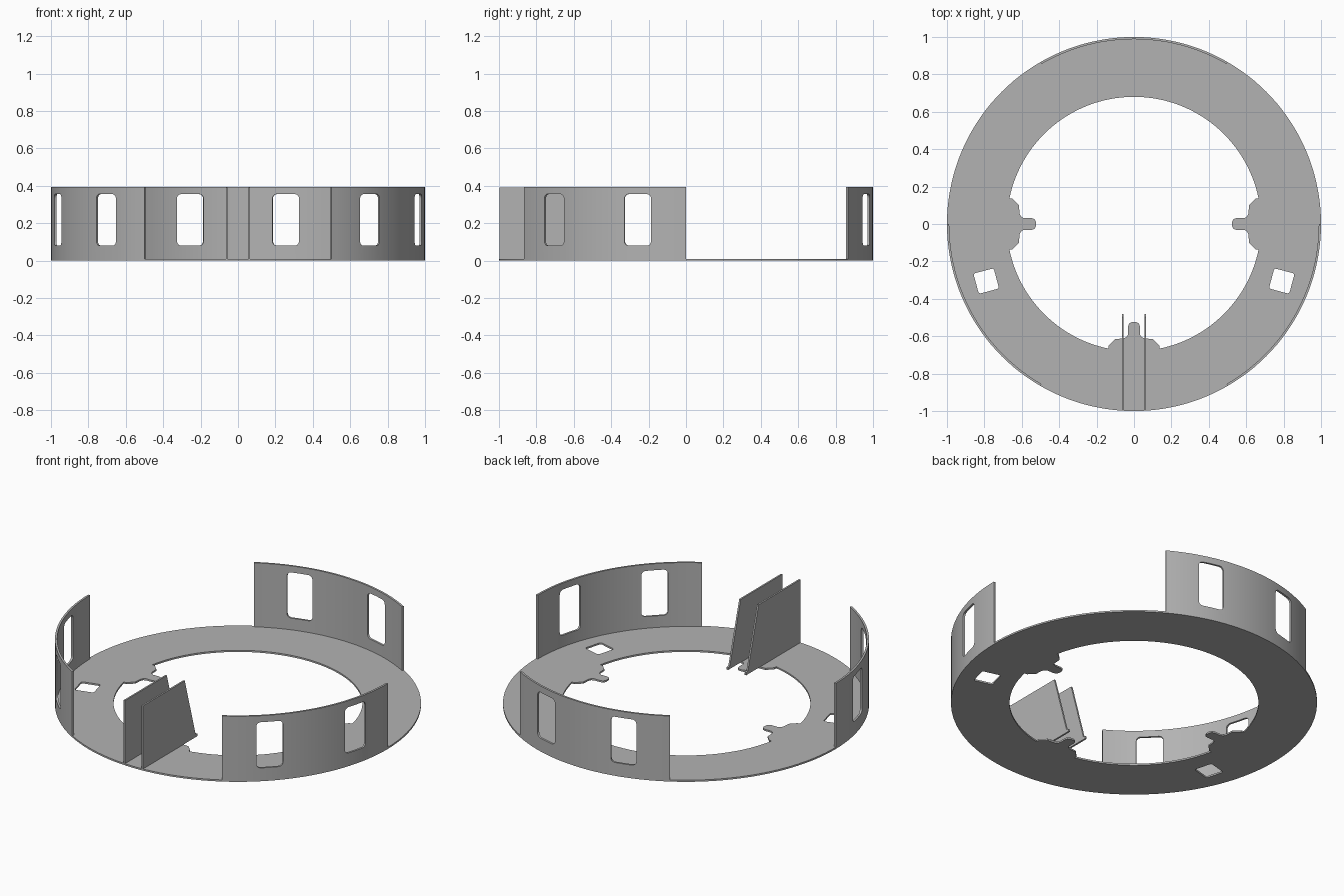
import bpy, bmesh
from math import pi, sin, cos, radians, sqrt
from mathutils import Matrix, Vector

if "Cube" in bpy.data.objects:
    bpy.data.objects.remove(bpy.data.objects["Cube"])

HEIGHT, SHEET, INNER = 0.395, 0.01, 0.68

grey = bpy.data.materials.new("plain grey")
grey.use_nodes = True
grey.diffuse_color = (0.45, 0.45, 0.45, 1)
grey.node_tree.nodes["Principled BSDF"].inputs["Base Color"].default_value = (0.45, 0.45, 0.45, 1)


def plate(name, loops, thickness, matrix=Matrix()):
    """Flat sheet from an outline and optional hole loops, thickened along local z."""
    bm = bmesh.new()
    for loop in loops:
        vs = [bm.verts.new((p[0], p[1], 0)) for p in loop]
        for a, b in zip(vs, vs[1:] + vs[:1]):
            bm.edges.new((a, b))
    bmesh.ops.triangle_fill(bm, edges=bm.edges[:], use_beauty=True)
    bmesh.ops.dissolve_limit(bm, angle_limit=0.001, verts=[], edges=bm.edges[:])
    out = bmesh.ops.extrude_face_region(bm, geom=bm.faces[:])
    top = [g for g in out["geom"] if isinstance(g, bmesh.types.BMVert)]
    bmesh.ops.translate(bm, verts=top, vec=(0, 0, thickness))
    bmesh.ops.transform(bm, matrix=matrix, verts=bm.verts[:])
    bmesh.ops.recalc_face_normals(bm, faces=bm.faces[:])
    mesh = bpy.data.meshes.new(name)
    bm.to_mesh(mesh)
    bm.free()
    obj = bpy.data.objects.new(name, mesh)
    bpy.context.collection.objects.link(obj)
    mesh.materials.append(grey)
    return obj


def arc(radius, start, end, steps):
    return [Vector((radius * cos(radians(start + (end - start) * i / steps)),
                    radius * sin(radians(start + (end - start) * i / steps))))
            for i in range(steps + 1)]


def rounded_rect(width, height, r, centre=(0, 0), turn=0):
    pts = []
    for k, (sx, sy) in enumerate([(1, 1), (-1, 1), (-1, -1), (1, -1)]):
        corner = Vector((sx * (width / 2 - r), sy * (height / 2 - r)))
        pts += [corner + p for p in arc(r, 90 * k, 90 * k + 90, 5)]
    rot = Matrix.Rotation(radians(turn), 2)
    return [rot @ p + Vector(centre) for p in pts]


def smooth(obj):
    bpy.ops.object.select_all(action="DESELECT")
    obj.select_set(True)
    bpy.context.view_layer.objects.active = obj
    bpy.ops.object.shade_smooth_by_angle(angle=radians(30))


# Half outline of a locating tab: (distance from centre, sideways offset)
half_tab = [(0.65, 0.135), (0.615, 0.10), (0.612, 0.055), (0.605, 0.04), (0.59, 0.032),
            (0.55, 0.032), (0.533, 0.027), (0.525, 0.013)]
tab = [(d, -s) for d, s in half_tab] + [(d, s) for d, s in reversed(half_tab)]

# Floor ring: the inner edge carries tabs at the right, front and left
inner = []
for angle, sweep in ((180, 90), (270, 90), (0, 180)):
    rot = Matrix.Rotation(radians(angle), 2)
    inner += [rot @ Vector(p) for p in tab]
    gap = 11.5
    inner += arc(INNER, angle + gap, angle + sweep - gap, sweep // 3)
holes = [rounded_rect(0.112, 0.112, 0.012, (side * 0.79, -0.305), -side * 15)
         for side in (-1, 1)]
floor = plate("floor_ring", [arc(1, 0, 357.5, 143), inner] + holes, SHEET)
smooth(floor)

# Three curved walls, each with two rounded windows
for name, middle in (("back_wall", 90), ("right_wall", 210), ("left_wall", 330)):
    outline = arc(1, middle - 30, middle + 30, 24) + arc(0.988, middle + 30, middle - 30, 24)
    wall = plate(name, [outline], HEIGHT)
    for offset in (-15, 15):
        a = radians(middle + offset)
        frame = Matrix(((-sin(a), 0, cos(a), 0.85 * cos(a)),
                        (cos(a), 0, sin(a), 0.85 * sin(a)),
                        (0, 1, 0, 0.218), (0, 0, 0, 1)))
        cutter = plate("window_cutter", [rounded_rect(0.148, 0.276, 0.025)], 0.3, frame)
        cutter.hide_render = True
        cut = wall.modifiers.new("window", "BOOLEAN")
        cut.operation, cut.solver, cut.object = "DIFFERENCE", "EXACT", cutter
        bpy.context.view_layer.objects.active = wall
        bpy.ops.object.modifier_apply(modifier=cut.name)
        bpy.data.objects.remove(cutter)
    smooth(wall)

# Pair of upright fins at the front, sloping down toward the centre
fin = [(-0.997, 0), (-0.61, 0), (-0.61, SHEET), (-0.48, SHEET), (-0.48, 0.025),
       (-0.497, 0.03), (-0.60, HEIGHT - 0.005), (-0.997, HEIGHT - 0.005)]
for name, x in (("right_fin", -0.065), ("left_fin", 0.055)):
    plate(name, [fin], SHEET,
          Matrix(((0, 0, 1, x), (1, 0, 0, 0), (0, 1, 0, 0), (0, 0, 0, 1))))
